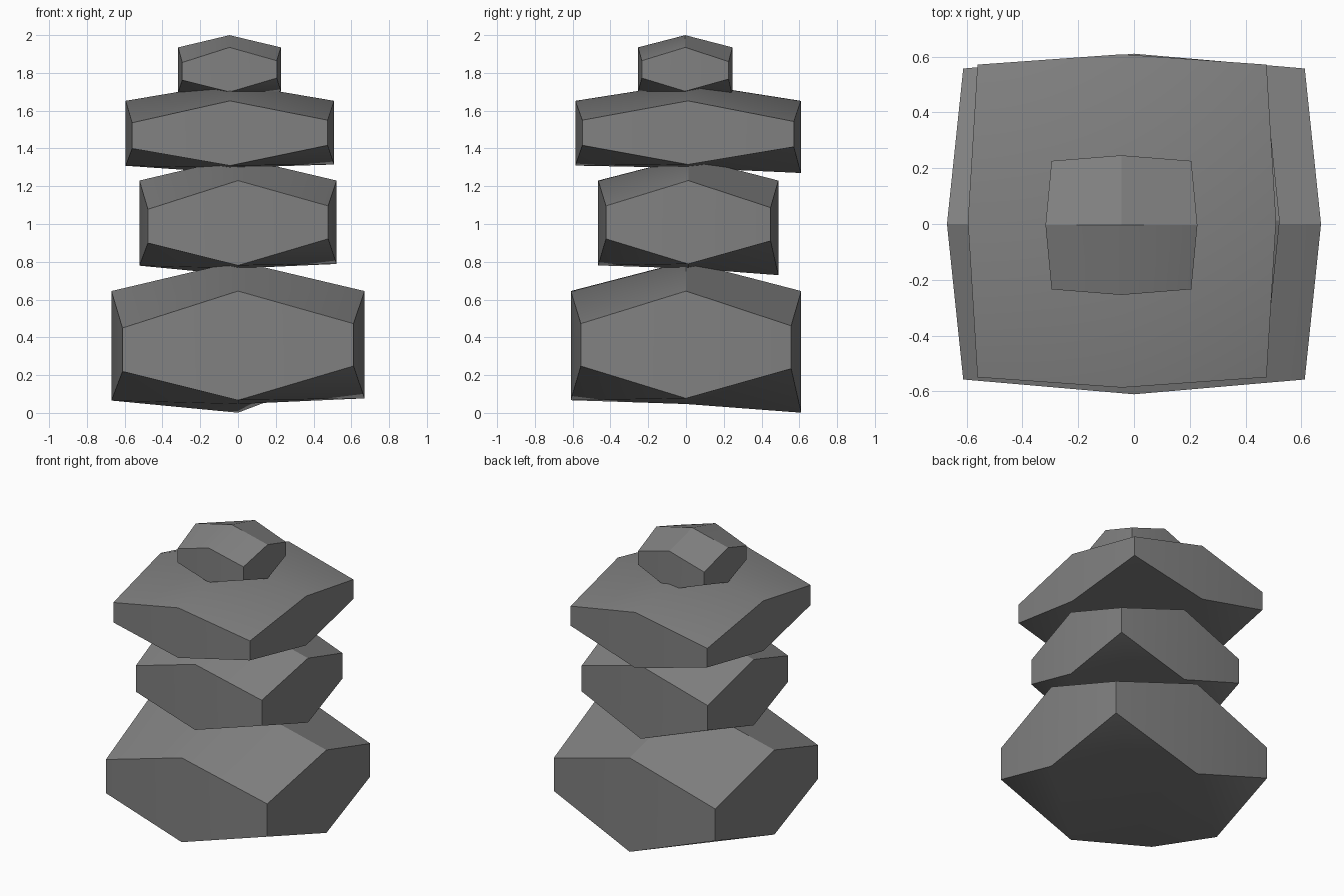
import bpy, bmesh, math

if "Cube" in bpy.data.objects:
    bpy.data.objects.remove(bpy.data.objects["Cube"])

stone_grey = bpy.data.materials.new("stone_grey")
stone_grey.diffuse_color = (0.22, 0.22, 0.22, 1)
stone_grey.use_nodes = True
stone_grey.node_tree.nodes["Principled BSDF"].inputs["Base Color"].default_value = stone_grey.diffuse_color

# corner heights as a fraction of the girdle height: (x sign, y sign) -> (top, bottom)
CORNERS = {(-1, -1): (0.66, 0.26), (1, -1): (0.70, 0.31),
           (1, 1): (0.68, 0.285), (-1, 1): (0.64, 0.26)}
# bottom edge middles and underside centre
UNDER = {(0, -1): -0.005, (-1, 0): -0.008, (1, 0): 0.012, (0, 1): -0.12, (0, 0): -0.04}


def stone(name, centre, half, z_low, z_high, inset):
    """Chiselled block: 3x3 top and 3x3 underside joined by upright sides."""
    bm = bmesh.new()
    verts = {}
    h = z_high - z_low
    for i in (-1, 0, 1):
        for j in (-1, 0, 1):
            if i and j:
                top, bottom, s = *CORNERS[i, j], inset
            else:
                top = 1.0 if i or j else 1.275
                bottom, s = UNDER[i, j], 1.0
            x, y = centre[0] + i * half[0] * s, centre[1] + j * half[1] * s
            verts[i, j, 1] = bm.verts.new((x, y, z_low + h * top))
            verts[i, j, 0] = bm.verts.new((x, y, z_low + h * bottom))
    # top quads, and underside cut along one diagonal direction
    for i in (-1, 0):
        for j in (-1, 0):
            loop = [(i, j), (i + 1, j), (i + 1, j + 1), (i, j + 1)]
            bm.faces.new([verts[p + (1,)] for p in loop])
            a, b, c, d = [verts[p + (0,)] for p in loop]
            bm.faces.new((a, c, b))
            bm.faces.new((a, d, c))
    # upright sides
    ring = [(-1, -1), (0, -1), (1, -1), (1, 0), (1, 1), (0, 1), (-1, 1), (-1, 0)]
    for a, b in zip(ring, ring[1:] + ring[:1]):
        bm.faces.new([verts[a + (0,)], verts[b + (0,)], verts[b + (1,)], verts[a + (1,)]])
    bmesh.ops.recalc_face_normals(bm, faces=bm.faces)
    mesh = bpy.data.meshes.new(name)
    bm.to_mesh(mesh)
    bm.free()
    mesh.materials.append(stone_grey)
    ob = bpy.data.objects.new(name, mesh)
    bpy.context.collection.objects.link(ob)
    bpy.ops.object.select_all(action='DESELECT')
    ob.select_set(True)
    bpy.context.view_layer.objects.active = ob
    bpy.ops.object.shade_smooth_by_angle(angle=math.radians(30))


# stacked stones, bottom to top
stone("base_stone", (0, 0), (0.67, 0.61), 0.07, 0.645, 0.913)
stone("lower_middle_stone", (0, 0.012), (0.522, 0.477), 0.783, 1.23, 0.914)
stone("upper_middle_stone", (-0.043, 0.011), (0.552, 0.597), 1.311, 1.652, 0.938)
stone("top_stone", (-0.045, -0.004), (0.272, 0.25), 1.70, 1.935, 0.92)
